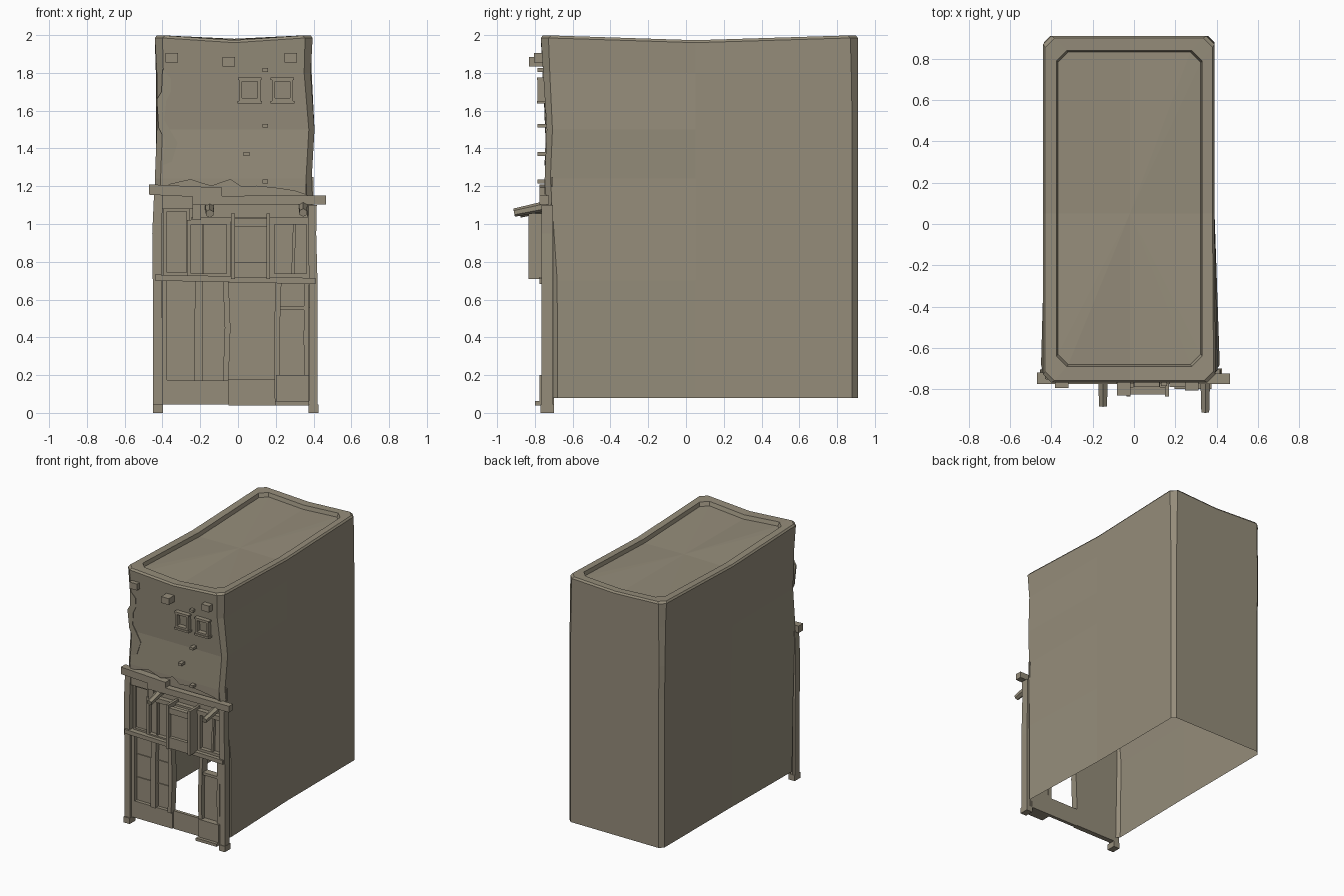
import bpy, bmesh, math
from mathutils import Vector

mat = bpy.data.materials.new("khaki_plaster")
mat.diffuse_color = (0.30, 0.265, 0.195, 1)


def finish(name, bm):
    bmesh.ops.recalc_face_normals(bm, faces=bm.faces)
    me = bpy.data.meshes.new(name)
    bm.to_mesh(me)
    bm.free()
    me.materials.append(mat)
    ob = bpy.data.objects.new(name, me)
    bpy.context.collection.objects.link(ob)
    return ob


def plate(name, pts, y0, y1):
    """Outline in x, z pushed from y0 to y1."""
    bm = bmesh.new()
    f = bm.faces.new([bm.verts.new((x, y0, z)) for x, z in pts])
    r = bmesh.ops.extrude_face_region(bm, geom=[f])
    for v in r["geom"]:
        if isinstance(v, bmesh.types.BMVert):
            v.co.y = y1
    return finish(name, bm)


def block(name, x0, x1, z0, z1, y0, y1, tilt=0.0):
    """Upright board; tilt lifts the right end."""
    return plate(name, [(x0, z0), (x1, z0 + tilt), (x1, z1 + tilt), (x0, z1)], y0, y1)


def post(name, path, w, y0, y1):
    """Bent upright following (x, z) points."""
    left = [(x - w / 2, z) for x, z in path]
    right = [(x + w / 2, z) for x, z in reversed(path)]
    return plate(name, left + right, y0, y1)


def frame(name, x0, x1, z0, z1, t, y0, y1):
    """Four boards around an opening."""
    block(name + "_left", x0, x0 + t, z0, z1, y0, y1)
    block(name + "_right", x1 - t, x1, z0, z1, y0, y1)
    block(name + "_top", x0 + t, x1 - t, z1 - t, z1, y0, y1)
    block(name + "_bottom", x0 + t, x1 - t, z0, z0 + t, y0, y1)


# Building shell: stacked chamfered rings, open below and at the shopfront
def ring(bm, xf0, xf1, xb0, xb1, y0, y1, c, z, dip=0.0):
    ym = 0.05
    pts = [(xf0 + c, y0, 0), (-0.02, y0, 1), (xf1 - c, y0, 0), (xf1, y0 + c, 0),
           (xb1, ym, 1), (xb1, y1 - c, 0), (xb1 - c, y1, 0), (-0.02, y1, 0.7),
           (xb0 + c, y1, 0), (xb0, y1 - c, 0), (xb0, ym, 1), (xf0, y0 + c, 0)]
    return [bm.verts.new((x, y, z - dip * d)) for x, y, d in pts]


FRONT = [(0.08, -0.71), (0.7, -0.712), (1.24, -0.748), (1.5, -0.737), (1.8, -0.756), (2.0, -0.768)]


def front(z):
    for (za, ya), (zb, yb) in zip(FRONT, FRONT[1:]):
        if z <= zb:
            return ya + (yb - ya) * (z - za) / (zb - za)
    return FRONT[-1][1]


bm = bmesh.new()
D = 0.025
rings = [ring(bm, -0.44, 0.415, -0.43, 0.39, -0.71, 0.91, 0.03, 0.08),
         ring(bm, -0.45, 0.415, -0.43, 0.39, -0.712, 0.91, 0.03, 0.7),
         ring(bm, -0.44, 0.39, -0.43, 0.39, -0.748, 0.91, 0.03, 1.24),
         ring(bm, -0.43, 0.405, -0.435, 0.39, -0.737, 0.91, 0.03, 1.5),
         ring(bm, -0.43, 0.385, -0.435, 0.39, -0.756, 0.91, 0.035, 1.8),
         ring(bm, -0.44, 0.395, -0.44, 0.39, -0.768, 0.91, 0.04, 1.985, D),
         ring(bm, -0.43, 0.385, -0.43, 0.38, -0.758, 0.90, 0.045, 1.998, D),
         ring(bm, -0.375, 0.33, -0.375, 0.33, -0.69, 0.84, 0.05, 1.995, D),
         ring(bm, -0.368, 0.323, -0.368, 0.323, -0.68, 0.832, 0.05, 1.965, D)]
for k in range(len(rings) - 1):
    a, b = rings[k], rings[k + 1]
    for i in range(12):
        if k < 2 and i < 2:
            continue
        j = (i + 1) % 12
        bm.faces.new((a[i], a[j], b[j], b[i]))
hub = bm.verts.new((-0.02, 0.05, 1.945))
for i in range(12):
    bm.faces.new((rings[-1][i], rings[-1][(i + 1) % 12], hub))
finish("building_shell", bm)

# Ragged lower edge of the upper plaster
ragged = [(-0.41, 1.19), (-0.36, 1.21), (-0.25, 1.235), (-0.19, 1.215), (-0.14, 1.2), (-0.10, 1.215),
          (-0.04, 1.235), (0.02, 1.195), (0.1, 1.2), (0.2, 1.19), (0.3, 1.175), (0.36, 1.155)]
plate("ragged_plaster_edge", ragged + [(0.36, 1.24), (-0.41, 1.24)], -0.748, -0.71)

# Bare patch in the plaster
patch = [(-0.40, 1.82), (-0.355, 1.77), (-0.355, 1.70), (-0.38, 1.65), (-0.39, 1.55), (-0.32, 1.43),
         (-0.35, 1.33), (-0.40, 1.31), (-0.385, 1.44), (-0.42, 1.51), (-0.43, 1.66), (-0.405, 1.70)]
ob = plate("bare_wall_patch", patch, 0.01, -0.004)
for v in ob.data.vertices:
    v.co.y += front(v.co.z)

# Beam ends and loose bricks on the upper wall
for x, z, y in ((-0.35, 1.88, -0.795), (-0.05, 1.86, -0.83), (0.28, 1.88, -0.805)):
    block("beam_end", x - 0.033, x + 0.033, z - 0.025, z + 0.025, -0.74, y)
for x, z in ((0.145, 1.815), (0.145, 1.52), (0.045, 1.37), (0.145, 1.225)):
    block("loose_brick", x - 0.015, x + 0.015, z - 0.01, z + 0.01, -0.72, -0.785)

# Small upper windows
for x in (0.062, 0.235):
    frame("upper_window", x - 0.056, x + 0.056, 1.65, 1.77, 0.016, -0.74, -0.785)
    block("window_sill", x - 0.064, x + 0.064, 1.637, 1.652, -0.74, -0.79)
    block("window_lintel", x - 0.062, x + 0.062, 1.762, 1.775, -0.74, -0.79)

# Shopfront backing, leaving the doorway and the small side light open
block("shop_wall_upper", -0.43, 0.40, 0.69, 1.25, -0.703, -0.713)
block("shop_wall_left", -0.43, -0.05, 0.045, 0.70, -0.703, -0.713)
block("side_panel", 0.21, 0.39, 0.045, 0.56, -0.703, -0.73)
block("threshold", -0.05, 0.20, 0.04, 0.18, -0.70, -0.725)
block("left_kick_board", -0.41, -0.05, 0.045, 0.175, -0.70, -0.74)

# Bent corner posts
post("left_corner_post", [(-0.425, 0.01), (-0.425, 0.5), (-0.43, 0.95), (-0.42, 1.17)], 0.048, -0.705, -0.76)
post("right_corner_post", [(0.4, 0.01), (0.4, 0.65), (0.392, 0.95), (0.395, 1.1)], 0.044, -0.705, -0.765)
for s, x in (("left", -0.423), ("right", 0.4)):
    block(s + "_post_foot", x - 0.026, x + 0.026, 0.0, 0.045, -0.70, -0.77)

# Crooked beams over the shopfront
block("upper_left_beam", -0.47, -0.085, 1.155, 1.21, -0.72, -0.775, -0.018)
block("long_right_beam", -0.24, 0.465, 1.1, 1.148, -0.725, -0.775, 0.004)
block("left_sign_board", -0.42, -0.2, 1.08, 1.15, -0.71, -0.75)
block("middle_stub_post", -0.24, -0.195, 1.02, 1.14, -0.71, -0.765)
block("mid_rail", -0.44, 0.41, 0.7, 0.732, -0.705, -0.775, -0.018)


# Sloping pegs standing out of the front
def peg(name, x, z, tip):
    bm = bmesh.new()
    bmesh.ops.create_cone(bm, cap_ends=True, segments=6, radius1=0.028, radius2=0.022, depth=1)
    a, b = Vector((x, -0.715, z + 0.02)), Vector((x, tip, z - 0.02))
    q = (b - a).to_track_quat('Z', 'Y')
    for v in bm.verts:
        v.co = (a + b) / 2 + q @ Vector((v.co.x, v.co.y, v.co.z * (b - a).length))
    finish(name, bm)


peg("left_peg", -0.15, 1.075, -0.88)
peg("right_peg", 0.345, 1.08, -0.91)

# Projecting middle display box
block("display_box", -0.02, 0.155, 0.715, 1.02, -0.71, -0.80)
block("display_box_head", -0.02, 0.155, 0.985, 1.03, -0.79, -0.825)
block("display_box_base", -0.02, 0.155, 0.715, 0.80, -0.79, -0.825)
for x in (-0.027, 0.16):
    block("display_box_post", x - 0.01, x + 0.01, 0.71, 1.055, -0.71, -0.835)

# Framed windows either side of the display box
frame("left_shop_window", -0.27, -0.04, 0.715, 1.02, 0.022, -0.71, -0.745)
frame("right_shop_window", 0.17, 0.385, 0.715, 1.02, 0.022, -0.71, -0.745)
post("window_bar_left", [(-0.185, 0.72), (-0.185, 1.02)], 0.01, -0.71, -0.735)
post("window_bar_right", [(0.29, 0.72), (0.3, 1.02)], 0.016, -0.71, -0.735)
block("window_top_rail", -0.25, 0.39, 1.01, 1.035, -0.71, -0.75)
frame("left_side_panel", -0.395, -0.255, 0.725, 1.085, 0.018, -0.71, -0.735)

# Lower left panels with posts
post("lower_middle_post", [(-0.21, 0.17), (-0.21, 0.45), (-0.205, 0.7)], 0.042, -0.71, -0.75)
post("door_post", [(-0.065, 0.17), (-0.055, 0.45), (-0.065, 0.7)], 0.03, -0.70, -0.755)
post("left_inner_post", [(-0.388, 0.17), (-0.388, 0.7)], 0.026, -0.71, -0.74)
for z in (0.35, 0.53):
    block("shelf_batten", -0.375, -0.08, z, z + 0.008, -0.71, -0.72)

# Lower right framed panel with open light
post("right_door_post", [(0.21, 0.045), (0.205, 0.4), (0.215, 0.7)], 0.03, -0.70, -0.765)
post("right_inner_post", [(0.365, 0.045), (0.36, 0.4), (0.365, 0.7)], 0.025, -0.70, -0.76)
block("side_light_bar", 0.21, 0.37, 0.545, 0.565, -0.70, -0.755)
block("side_panel_foot", 0.2, 0.375, 0.045, 0.2, -0.70, -0.775)
block("side_panel_plinth", 0.195, 0.375, 0.04, 0.062, -0.70, -0.8)
